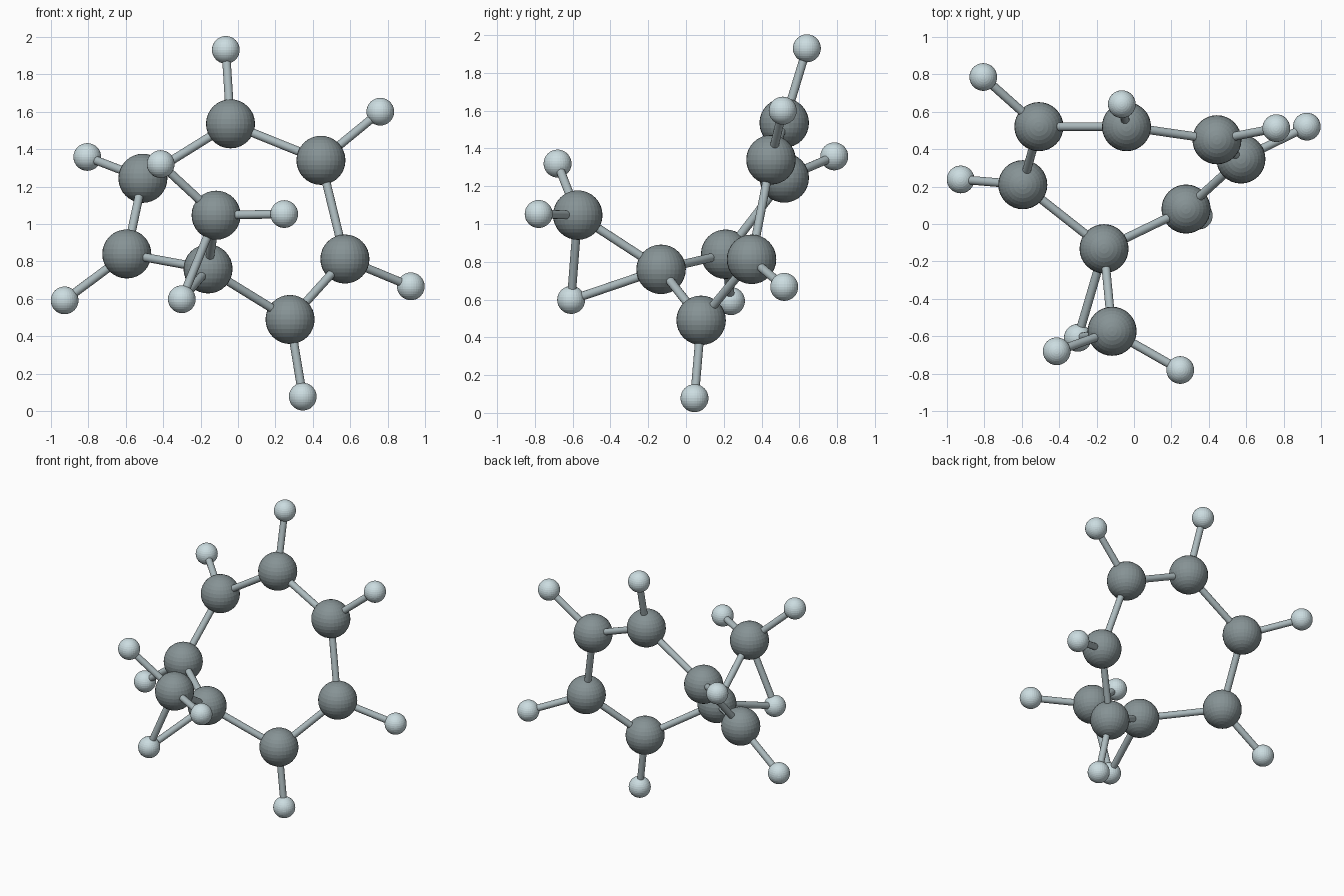
import bpy
from mathutils import Vector

if "Cube" in bpy.data.objects:
    bpy.data.objects.remove(bpy.data.objects["Cube"])


def material(name, rgb):
    m = bpy.data.materials.new(name)
    m.diffuse_color = (*rgb, 1)
    m.use_nodes = True
    m.node_tree.nodes["Principled BSDF"].inputs["Base Color"].default_value = m.diffuse_color
    return m


DARK = material("dark_grey", (0.24, 0.29, 0.30))
MID = material("mid_grey", (0.42, 0.50, 0.52))
PALE = material("pale_grey", (0.60, 0.72, 0.75))

# Large atoms: seven in the ring, then the branch atom
large = [Vector(p) for p in (
    (-0.04, 0.52, 1.535), (0.443, 0.45, 1.34), (0.571, 0.347, 0.813),
    (0.278, 0.08, 0.49), (-0.16, -0.132, 0.76), (-0.594, 0.21, 0.84),
    (-0.508, 0.52, 1.244), (-0.117, -0.573, 1.047))]

# Small atoms: position and the large atoms each one is joined to
small = [
    ((-0.065, 0.64, 1.93), (0,)),
    ((0.76, 0.512, 1.60), (1,)),
    ((0.923, 0.52, 0.667), (2,)),
    ((0.346, 0.045, 0.078), (3,)),
    ((-0.926, 0.238, 0.592), (5,)),
    ((-0.805, 0.785, 1.358), (6,)),
    ((-0.413, -0.68, 1.32), (7,)),
    ((0.247, -0.78, 1.053), (7,)),
    ((-0.30, -0.608, 0.598), (7, 4)),
]


def atom(name, pos, radius, mat):
    bpy.ops.mesh.primitive_uv_sphere_add(segments=32, ring_count=16,
                                         radius=radius, location=pos)
    ob = bpy.context.object
    ob.name = name
    ob.data.materials.append(mat)


def bond(name, a, b):
    d = b - a
    bpy.ops.mesh.primitive_cylinder_add(
        vertices=16, radius=0.023, depth=d.length, location=(a + b) / 2,
        rotation=d.to_track_quat('Z', 'Y').to_euler())
    ob = bpy.context.object
    ob.name = name
    ob.data.materials.append(MID)
    bpy.ops.object.shade_smooth_by_angle()


# Ring and branch
for i, p in enumerate(large):
    atom(f"large_atom_{i + 1}", p, 0.131, DARK)
for i in range(7):
    bond(f"ring_bond_{i + 1}", large[i], large[(i + 1) % 7])
bond("branch_bond", large[4], large[7])

# Outer atoms and their bonds
for i, (p, links) in enumerate(small):
    atom(f"small_atom_{i + 1}", p, 0.074, PALE)
    for j in links:
        bond(f"outer_bond_{i + 1}_{j + 1}", large[j], Vector(p))
